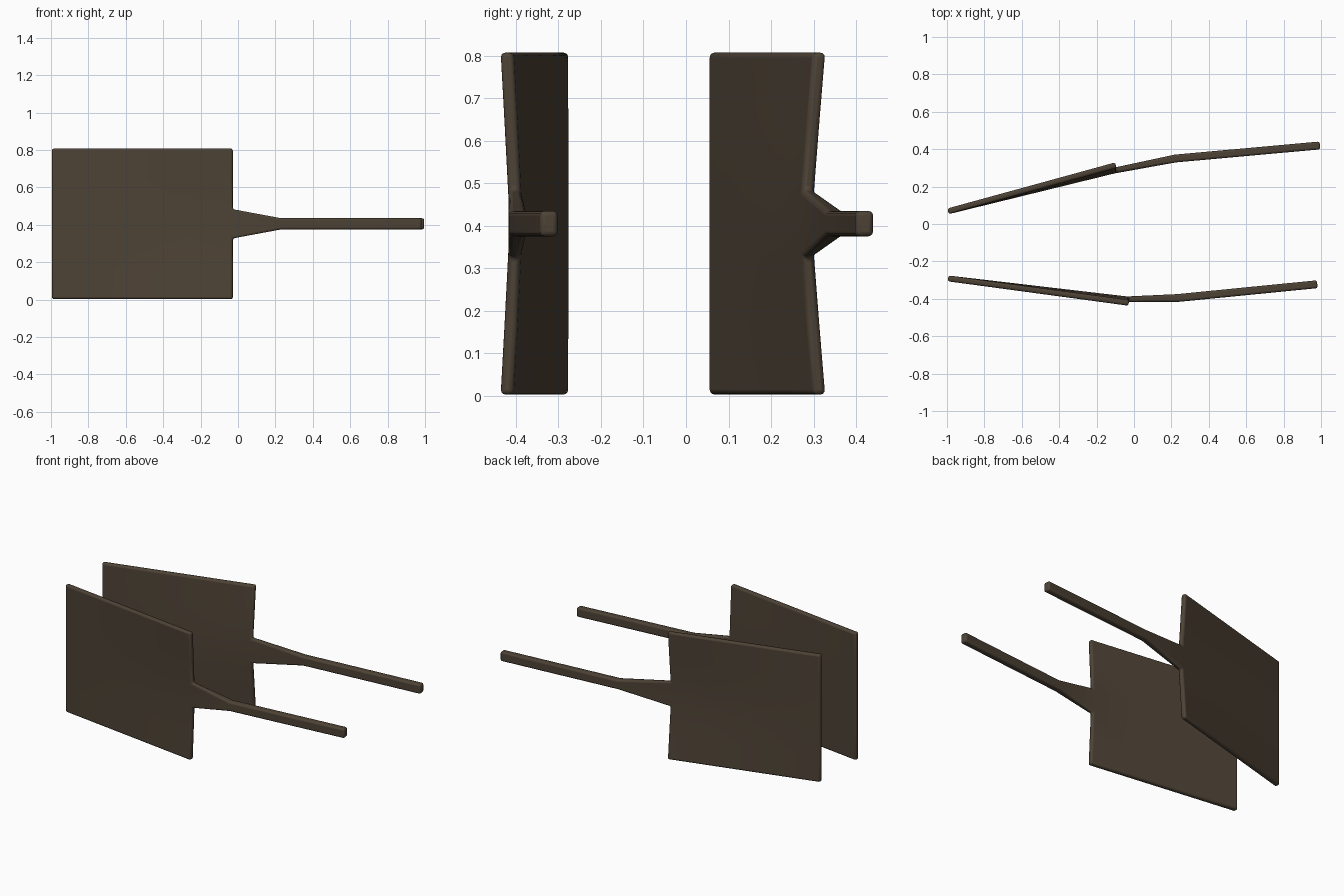
import bpy, bmesh, math

if "Cube" in bpy.data.objects:
    bpy.data.objects.remove(bpy.data.objects["Cube"])

wood = bpy.data.materials.new("dark_brown_wood")
wood.diffuse_color = (0.075, 0.055, 0.036, 1)
wood.use_nodes = True
wood.node_tree.nodes["Principled BSDF"].inputs["Base Color"].default_value = wood.diffuse_color

ROWS = [0.003, 0.165, 0.327, 0.483, 0.645, 0.807]   # blade heights
BOW = [1, 0.5, 0, 0, 0.5, 1]                        # how far each row is bent


def paddle(name, far, near, kink, tip, bow):
    """Blade from far to near, then a neck to kink and a grip to tip (x, y centres)."""
    bm = bmesh.new()

    def pair(p, ang, z, t):
        nx, ny = -math.sin(ang) * t / 2, math.cos(ang) * t / 2
        return (bm.verts.new((p[0] - nx, p[1] - ny, z)),
                bm.verts.new((p[0] + nx, p[1] + ny, z)))

    def angle(a, b):
        return math.atan2(b[1] - a[1], b[0] - a[0])

    def wall(a, b):
        bm.faces.new((a[0], b[0], b[1], a[1]))

    def quad(a, b, c, d):
        bm.faces.new((a[0], b[0], c[0], d[0]))
        bm.faces.new((a[1], d[1], c[1], b[1]))

    # blade: flat at the far end, bowed along the edge beside the neck
    a0, a1, a2 = angle(far, near), angle(near, kink), angle(kink, tip)
    cols = []
    for i in range(5):
        u = i / 4
        x = far[0] + (near[0] - far[0]) * u
        y = far[1] + (near[1] - far[1]) * u
        cols.append([pair((x, y + bow * b * u), a0, z, 0.031)
                     for z, b in zip(ROWS, BOW)])
    for c, d in zip(cols, cols[1:]):
        for j in range(5):
            quad(c[j], d[j], d[j + 1], c[j + 1])
        wall(c[0], d[0])
        wall(c[-1], d[-1])
    for j in range(5):
        wall(cols[0][j], cols[0][j + 1])
        if j != 2:
            wall(cols[-1][j], cols[-1][j + 1])

    # tapered neck and straight grip
    prev = (cols[-1][2], cols[-1][3])
    for p, ang in ((kink, (a1 + a2) / 2), (tip, a2)):
        cur = (pair(p, ang, 0.375, 0.042), pair(p, ang, 0.435, 0.042))
        quad(prev[0], cur[0], cur[1], prev[1])
        wall(prev[0], cur[0])
        wall(prev[1], cur[1])
        prev = cur
    wall(prev[0], prev[1])

    bmesh.ops.recalc_face_normals(bm, faces=bm.faces)
    me = bpy.data.meshes.new(name)
    bm.to_mesh(me)
    bm.free()
    me.materials.append(wood)
    ob = bpy.data.objects.new(name, me)
    bpy.context.collection.objects.link(ob)
    # rounded edges
    bev = ob.modifiers.new("round_edges", "BEVEL")
    bev.width = 0.011
    bev.segments = 3
    bev.limit_method = 'ANGLE'
    bev.angle_limit = math.radians(40)
    bpy.ops.object.select_all(action='DESELECT')
    ob.select_set(True)
    bpy.context.view_layer.objects.active = ob
    bpy.ops.object.shade_smooth_by_angle(angle=math.radians(40))


paddle("back_paddle", (-0.994, 0.068), (-0.097, 0.288), (0.22, 0.35), (0.994, 0.42), 0.027)
paddle("front_paddle", (-0.994, -0.291), (-0.028, -0.404), (0.23, -0.396), (0.98, -0.322), -0.018)
